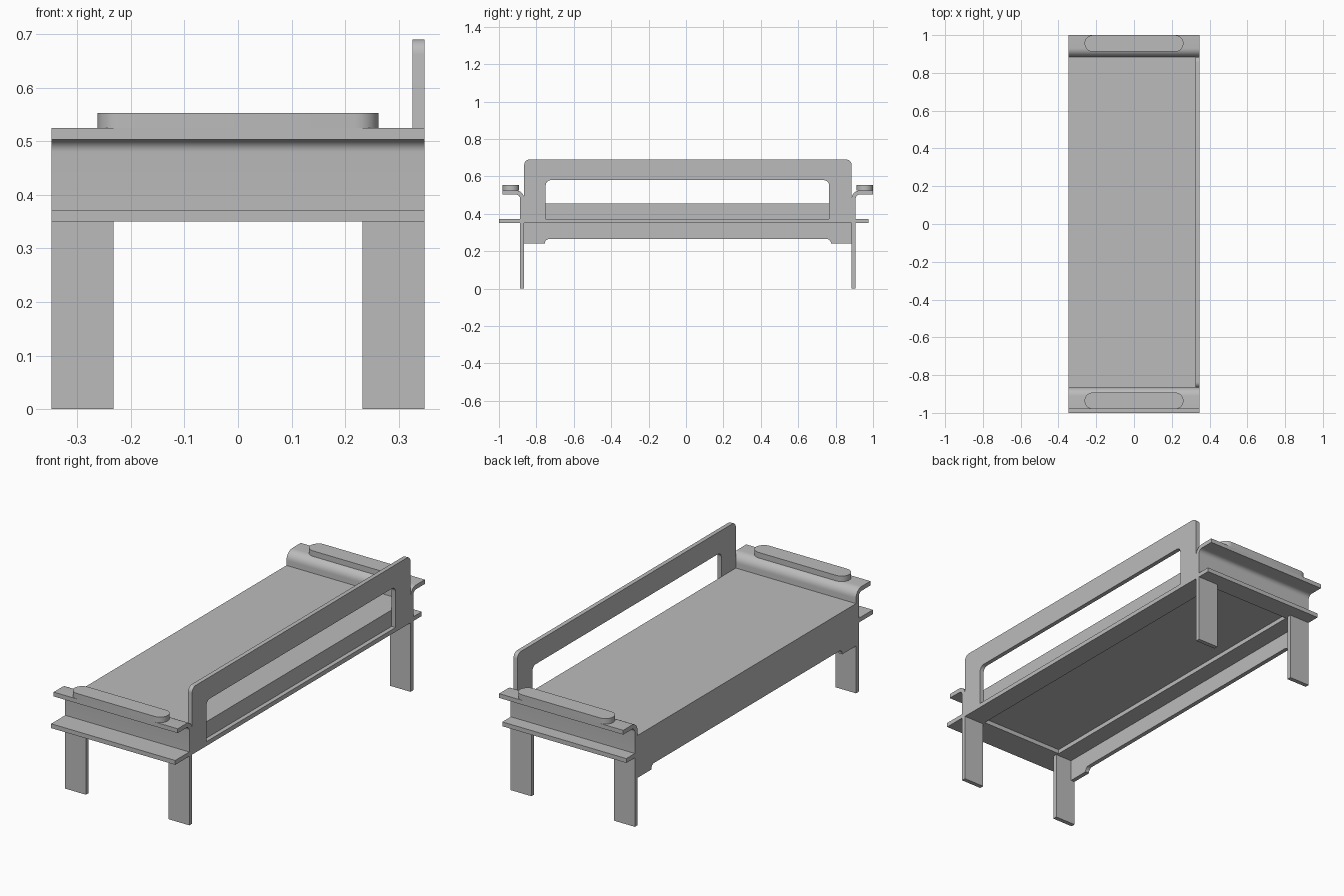
import bpy, bmesh, math
from mathutils import Vector

if "Cube" in bpy.data.objects:
    bpy.data.objects.remove(bpy.data.objects["Cube"])

W = 0.348          # half width
T = 0.022          # sheet thickness
Y0, Y1 = -0.865, 0.885   # inner faces of the two end panels
MID = (Y0 + Y1) / 2

grey = bpy.data.materials.new("plain grey")
grey.diffuse_color = (0.5, 0.5, 0.5, 1)
grey.use_nodes = True
grey.node_tree.nodes["Principled BSDF"].inputs["Base Color"].default_value = grey.diffuse_color


def arc(cy, cz, r, a0, a1, n=6):
    """Points on an arc, angles in degrees."""
    return [(cy + r * math.cos(math.radians(a0 + (a1 - a0) * i / n)),
             cz + r * math.sin(math.radians(a0 + (a1 - a0) * i / n))) for i in range(n + 1)]


def extrude(name, outline, start, depth, axis):
    """Extrude a 2D outline: axis 'x' takes (y, z) points, axis 'z' takes (x, y) points."""
    bm = bmesh.new()
    if axis == 'x':
        verts = [bm.verts.new((start, a, b)) for a, b in outline]
        step = Vector((depth, 0, 0))
    else:
        verts = [bm.verts.new((a, b, start)) for a, b in outline]
        step = Vector((0, 0, depth))
    face = bm.faces.new(verts)
    ext = bmesh.ops.extrude_face_region(bm, geom=[face])
    bmesh.ops.translate(bm, vec=step, verts=[v for v in ext['geom'] if isinstance(v, bmesh.types.BMVert)])
    bmesh.ops.recalc_face_normals(bm, faces=bm.faces)
    return finish(name, bm)


def finish(name, bm):
    mesh = bpy.data.meshes.new(name)
    bm.to_mesh(mesh)
    bm.free()
    mesh.materials.append(grey)
    obj = bpy.data.objects.new(name, mesh)
    bpy.context.collection.objects.link(obj)
    bpy.ops.object.select_all(action='DESELECT')
    obj.select_set(True)
    bpy.context.view_layer.objects.active = obj
    bpy.ops.object.shade_smooth_by_angle(angle=math.radians(35))
    return obj


def box(name, x0, x1, y0, y1, z0, z1):
    return extrude(name, [(x0, y0), (x1, y0), (x1, y1), (x0, y1)], z0, z1 - z0, 'z')


# Base frame: four strips around an open middle
box("base_side_left", -W, -0.235, -0.85, 0.87, 0.35, 0.372)
box("base_side_right", 0.235, W, -0.85, 0.87, 0.35, 0.372)
box("base_end_front", -W, W, -1.0, -0.85, 0.35, 0.372)
box("base_end_back", -W, W, 0.87, 0.975, 0.35, 0.372)

# Bed board
box("bed_board", -0.326, 0.326, Y0, Y1, 0.372, 0.455)

# Low side panel with raised middle of the lower edge
a, b = -0.745, 0.765
panel = [(Y0, 0.455), (Y0, 0.24), (a - 0.01, 0.24)]
panel += arc(a + 0.012, 0.243, 0.022, 180, 90, 4)
panel += arc(b - 0.012, 0.243, 0.022, 90, 0, 4)
panel += [(b + 0.01, 0.24), (Y1, 0.24), (Y1, 0.455)]
extrude("side_panel", panel, -W, T, 'x')

# Guard rail: arch-shaped plate with a sill closing the window
r = 0.028
rail = [(Y0, 0.35)]
rail += arc(Y0 + r, 0.69 - r, r, 180, 90)
rail += arc(Y1 - r, 0.69 - r, r, 90, 0)
rail += [(Y1, 0.35), (b, 0.35)]
rail += arc(b - r, 0.58 - r, r, 0, 90)
rail += arc(-0.75 + r, 0.58 - r, r, 90, 180)
rail += [(-0.75, 0.35)]
extrude("guard_rail", rail, 0.326, T, 'x')

for end, s, yi in (("front", -1, Y0), ("back", 1, Y1)):
    # Bent end panel: upright sheet curling outward into a lip
    prof = [(0, 0.372), (0, 0.48)]
    prof += arc(0.045, 0.48, 0.045, 180, 90, 8)[1:]
    prof += [(0.115, 0.525), (0.115, 0.503)]
    prof += arc(0.045, 0.48, 0.023, 90, 180, 8)
    prof += [(T, 0.372)]
    extrude("end_panel_" + end, [(yi + s * u, z) for u, z in prof], -W, 2 * W, 'x')

    # Rounded hand grip on the lip
    cy, gr = yi + s * 0.071, 0.044
    grip = arc(0.262 - gr, cy, gr, -90, 90, 12) + arc(-0.262 + gr, cy, gr, 90, 270, 12)
    extrude("hand_grip_" + end, grip, 0.525, 0.028, 'z')

    # Flat plate legs
    ya, yb = sorted((yi, yi + s * T))
    for side, m in (("left", -1), ("right", 1)):
        xa, xb = sorted((m * 0.232, m * W))
        box("leg_%s_%s" % (end, side), xa, xb, ya, yb, 0, 0.35)
